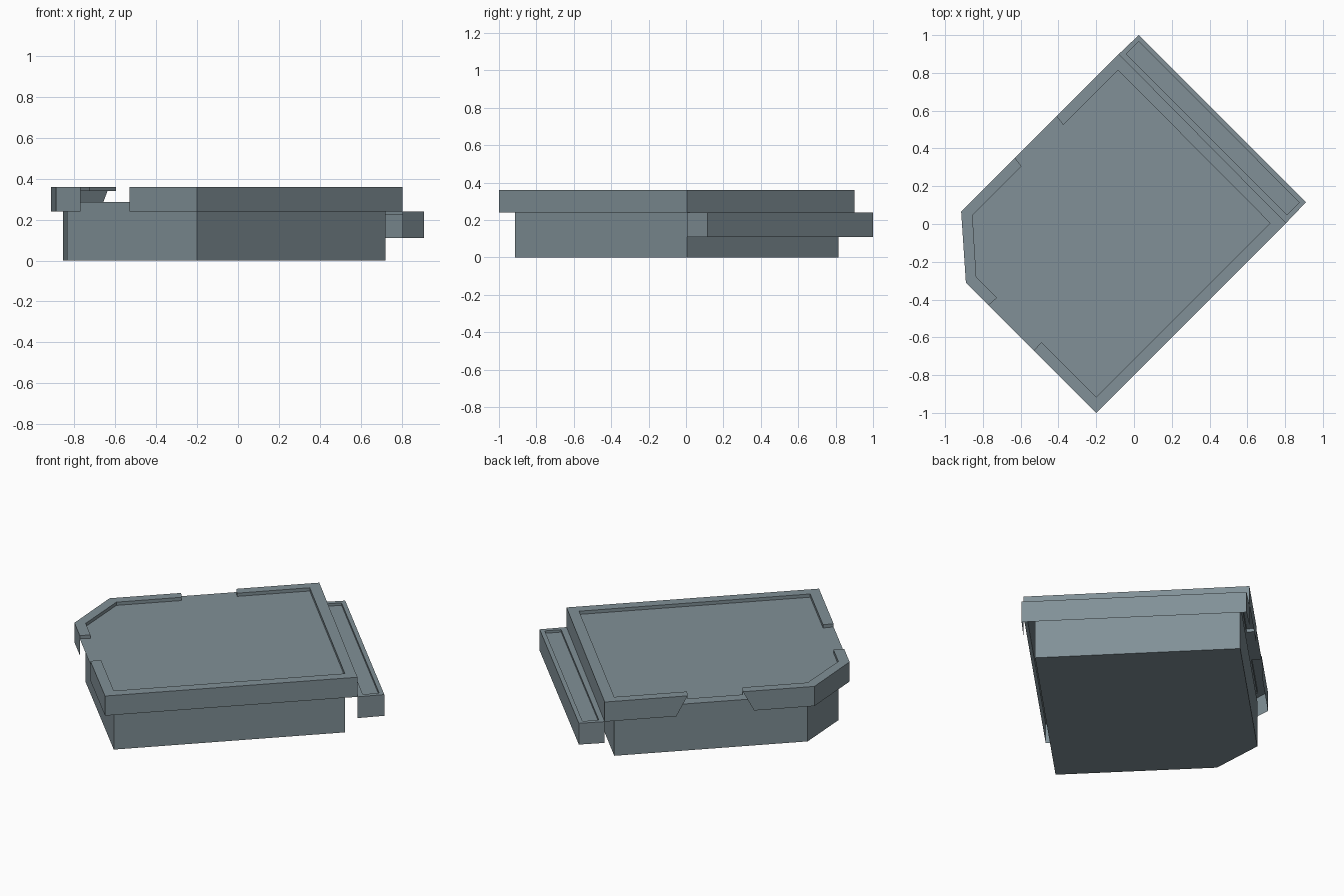
import bpy

cube = bpy.data.objects.get("Cube")
if cube:
    bpy.data.objects.remove(cube, do_unlink=True)

slate = bpy.data.materials.new("slate grey")
COLOUR = (0.22, 0.28, 0.31, 1)
slate.use_nodes = True
slate.diffuse_color = COLOUR
slate.node_tree.nodes["Principled BSDF"].inputs["Base Color"].default_value = COLOUR


def make(name, polygons):
    """Object from flat polygons, each a list of 3D points."""
    verts, faces = [], []
    for poly in polygons:
        faces.append(range(len(verts), len(verts) + len(poly)))
        verts += poly
    mesh = bpy.data.meshes.new(name)
    mesh.from_pydata(verts, [], [list(f) for f in faces])
    mesh.materials.append(slate)
    obj = bpy.data.objects.new(name, mesh)
    bpy.context.collection.objects.link(obj)
    return obj


def flat(points, z):
    return [(x, y, z) for x, y in points]


def walls(points, low, high, closed=False):
    """Upright panels along a path, facing right of its direction."""
    pts = points + points[:1] if closed else points
    return [flat((a, b), low) + flat((b, a), high) for a, b in zip(pts, pts[1:])]


def ledge(outer, inner, z):
    """Flat band between two matching paths."""
    return [flat((a, b, d, c), z) for a, b, c, d in
            zip(outer, outer[1:], inner, inner[1:])]


FLOOR, TOP, SKIRT, BODY = 0.34, 0.36, 0.24, 0.285

# Plan corners, counter-clockwise: front, left, back, two on the right
outer = [(-.2, -1), (.805, .005), (-.08, .9), (-.915, .065), (-.89, -.31)]
inner = [(-.2, -.915), (.72, .005), (-.085, .815), (-.855, .045), (-.835, -.28)]

# Rim openings, as outer and inner ends
front_gap = [(-.77, -.43), (-.53, -.67)], [(-.725, -.39), (-.49, -.625)]
back_gap = [(-.41, .57), (-.63, .35)], [(-.375, .525), (-.595, .305)]

# Main body
make("body", walls(inner, 0, BODY, True) + [flat(inner[::-1], 0), flat(inner, BODY)])

# Roof floor, reaching the outer edge through both openings
make("roof_floor", [flat(inner, FLOOR)])
for name, gap in (("front_sill", front_gap), ("back_sill", back_gap)):
    (a, b), (c, d) = gap
    make(name, [flat((a, b, d, c), FLOOR)])

# Rim in two runs: skirt, top band, inner lip and end caps
SLANT = .045
runs = {
    "long_rim": ([front_gap[0][1]] + outer[:3] + [back_gap[0][0]],
                 [front_gap[1][1]] + inner[:3] + [back_gap[1][0]]),
    "short_rim": ([back_gap[0][1]] + outer[3:] + [front_gap[0][0]],
                  [back_gap[1][1]] + inner[3:] + [front_gap[1][0]]),
}
for name, (out, inn) in runs.items():
    skirt = walls(out, SKIRT, TOP)
    # Back opening widens downwards
    if name == "long_rim":
        x, y, z = skirt[-1][1]
        skirt[-1][1] = (x + SLANT, y + SLANT, z)
    else:
        x, y, z = skirt[0][0]
        skirt[0][0] = (x - SLANT, y - SLANT, z)
    make(name, skirt + ledge(out, inn, TOP) + walls(inn[::-1], FLOOR, TOP)
         + walls([inn[0], out[0]], FLOOR, TOP) + walls([out[-1], inn[-1]], FLOOR, TOP))

# Lower side tray, open beneath
tray = [outer[1], (.91, .115), (.025, 1), outer[2]]
recess = [(.81, .05), (.875, .115), (.025, .965), (-.04, .9)]
LOW, DEPTH = .11, .225
make("side_tray", walls(tray, LOW, SKIRT)
     + ledge(tray + tray[:1], recess + recess[:1], SKIRT)
     + walls(recess[::-1], DEPTH, SKIRT, True)
     + [flat(recess, DEPTH)])
